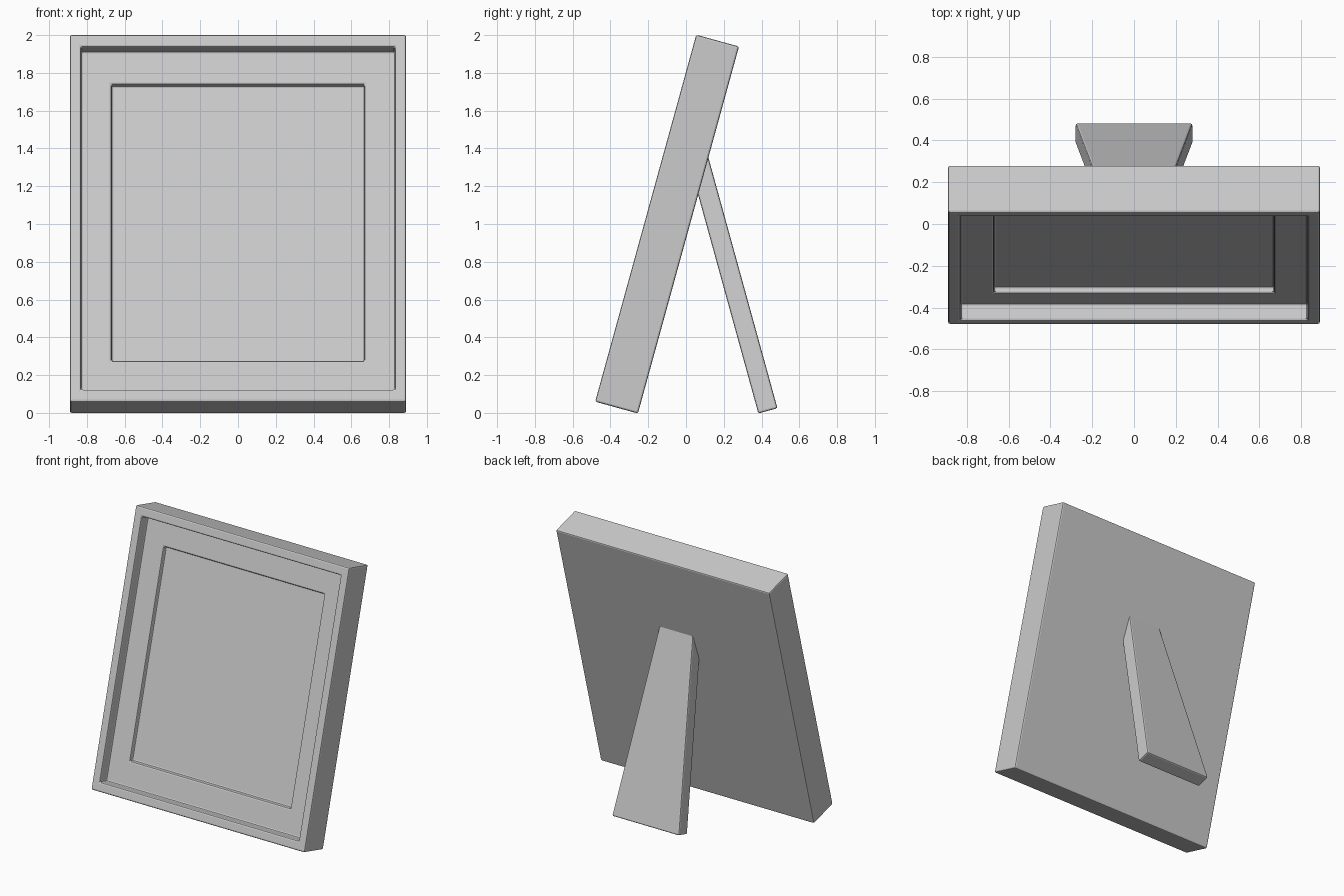
import bpy, bmesh, math
from mathutils import Vector

if "Cube" in bpy.data.objects:
    bpy.data.objects.remove(bpy.data.objects["Cube"])

TILT = math.radians(15.4)


def block(bm, half_bottom, half_top, depth, height):
    """Box with its front bottom edge on the local x axis; sides may taper."""
    bmesh.ops.create_cube(bm, size=1)
    for v in bm.verts:
        top = v.co.z > 0
        half = half_top if top else half_bottom
        v.co = (math.copysign(half, v.co.x),
                depth if v.co.y > 0 else 0,
                height if top else 0)
    bm.normal_update()


def finish(bm, name, loc, angle, bevel):
    bmesh.ops.recalc_face_normals(bm, faces=bm.faces)
    me = bpy.data.meshes.new(name)
    bm.to_mesh(me)
    bm.free()
    ob = bpy.data.objects.new(name, me)
    bpy.context.collection.objects.link(ob)
    ob.location = loc
    ob.rotation_euler.x = angle
    mod = ob.modifiers.new("soft_edges", 'BEVEL')
    mod.width = bevel
    mod.segments = 2
    mod.limit_method = 'ANGLE'
    return ob


def recess(bm, face, half_width, depth):
    """Scale in a copy of the face, then push it back."""
    center = face.calc_center_median()
    factor = half_width / max(abs(v.co.x) for v in face.verts)
    face = bmesh.ops.extrude_discrete_faces(bm, faces=[face])["faces"][0]
    for v in face.verts:
        v.co = center + (v.co - center) * factor
    face = bmesh.ops.extrude_discrete_faces(bm, faces=[face])["faces"][0]
    for v in face.verts:
        v.co += Vector((0, depth, 0))
    return face


# Leaning frame: outer rim, mat border and picture panel
W, T, L = 0.89, 0.235, 2.015
bm = bmesh.new()
block(bm, W, W, T, L)
front = min(bm.faces, key=lambda f: f.calc_center_median().y)
front = recess(bm, front, 0.83, 0.085)
recess(bm, front, 0.67, 0.035)
finish(bm, "picture_frame", (0, -0.481, T * math.sin(TILT) - 0.003), -TILT, 0.01)

# Tapered easel leg, its top end buried in the frame back
bm = bmesh.new()
block(bm, 0.28, 0.138, 0.105, 1.40)
finish(bm, "easel_leg", (0, 0.383, -0.003), TILT, 0.01)
